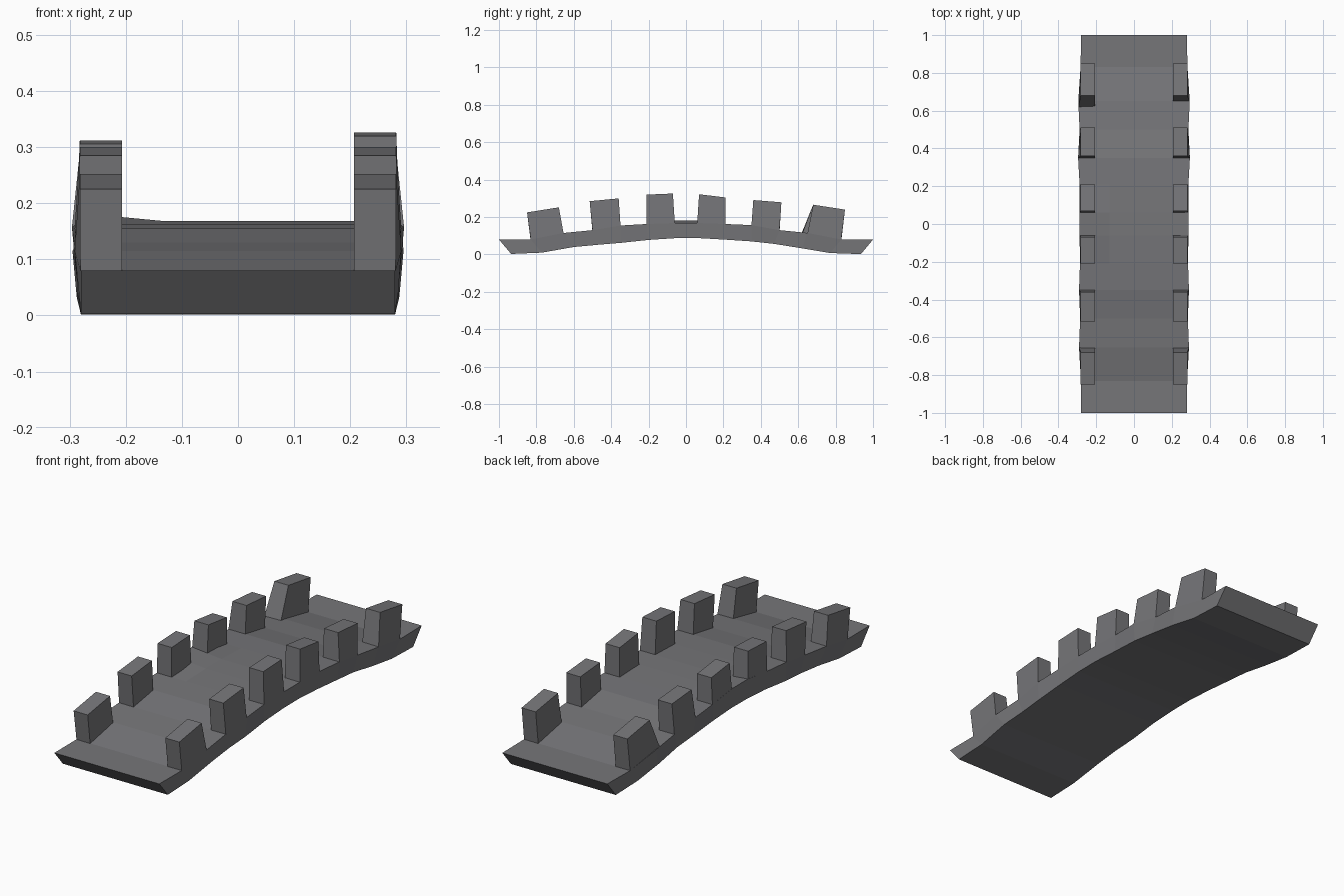
import bpy, bmesh

if "Cube" in bpy.data.objects:
    bpy.data.objects.remove(bpy.data.objects["Cube"])

stone = bpy.data.materials.new("dark grey stone")
stone.diffuse_color = (0.18, 0.18, 0.19, 1)
stone.use_nodes = True
stone.node_tree.nodes["Principled BSDF"].inputs["Base Color"].default_value = stone.diffuse_color


def make_object(name, bm):
    bmesh.ops.recalc_face_normals(bm, faces=bm.faces)
    mesh = bpy.data.meshes.new(name)
    bm.to_mesh(mesh)
    bm.free()
    mesh.materials.append(stone)
    obj = bpy.data.objects.new(name, mesh)
    bpy.context.collection.objects.link(obj)
    return obj


# Arched deck stations: top y, top z, bottom y, bottom z, half width at top
stations = [
    (-1.00, .080, -.935, .003, .280), (-.83, .080, -.77, .010, .281),
    (-.655, .115, -.60, .040, .291), (-.50, .130, -.47, .052, .285),
    (-.35, .155, -.35, .062, .291), (-.21, .163, -.20, .078, .286),
    (-.06, .168, -.06, .087, .288), (.06, .168, .06, .088, .288),
    (.21, .163, .20, .080, .288), (.35, .157, .35, .070, .296),
    (.50, .130, .47, .057, .288), (.65, .115, .62, .033, .295),
    (.83, .080, .77, .008, .283), (1.00, .080, .935, .002, .280),
]


def deck_at(y):
    """Deck top height and half width at a given y."""
    for a, b in zip(stations, stations[1:]):
        if y <= b[0]:
            t = (y - a[0]) / (b[0] - a[0])
            return a[1] + t * (b[1] - a[1]), a[4] + t * (b[4] - a[4])
    return stations[-1][1], stations[-1][4]


bm = bmesh.new()
rings = []
for y, z, yb, zb, w in stations:
    lift = 0.015 if abs(y) < 0.1 else 0   # slight rise along the left edge
    wb = 0.28 + (w - 0.28) * 0.5
    pts = [(-w, y, z + lift), (-.13, y, z), (w, y, z), (wb, yb, zb), (-wb, yb, zb)]
    rings.append([bm.verts.new(p) for p in pts])
for a, b in zip(rings, rings[1:]):
    for i in range(5):
        j = (i + 1) % 5
        bm.faces.new((a[i], a[j], b[j], b[i]))
bm.faces.new(rings[0])
bm.faces.new(rings[-1])
make_object("arched_deck", bm)

# Parapet blocks: foot y start/end, then top corner y, z, y, z
blocks = [
    (-.83, -.655, -.85, .225, -.68, .252), (-.50, -.35, -.515, .285, -.36, .300),
    (-.21, -.06, -.21, .320, -.07, .326), (.06, .21, .07, .322, .21, .305),
    (.35, .50, .36, .291, .51, .279), (.65, .83, .68, .266, .85, .240),
]
for side, label in ((1, "right"), (-1, "left")):
    for n, (f0, f1, y0, z0, y1, z1) in enumerate(blocks):
        if side < 0:
            if n == 5:
                f0 = 0.62            # widened foot on the last left block
            if n in (2, 3):
                z0, z1 = z0 - .014, z1 - .014
        bm = bmesh.new()
        sections = []
        for inner in (True, False):
            ring = []
            for fy, ty, tz in ((f0, y0, z0), (f1, y1, z1)):
                dz, w = deck_at(fy)
                foot = (side * (.207 if inner else w), fy, dz - (.01 if inner else 0))
                top = (side * (.207 if inner else .282), ty, tz)
                ring.append((foot, top))
            (fa, ta), (fb, tb) = ring
            sections.append([bm.verts.new(p) for p in (fa, ta, tb, fb)])
        a, b = sections
        for i in range(4):
            j = (i + 1) % 4
            bm.faces.new((a[i], a[j], b[j], b[i]))
        bm.faces.new(a)
        bm.faces.new(b)
        make_object(f"parapet_block_{label}_{n + 1}", bm)
